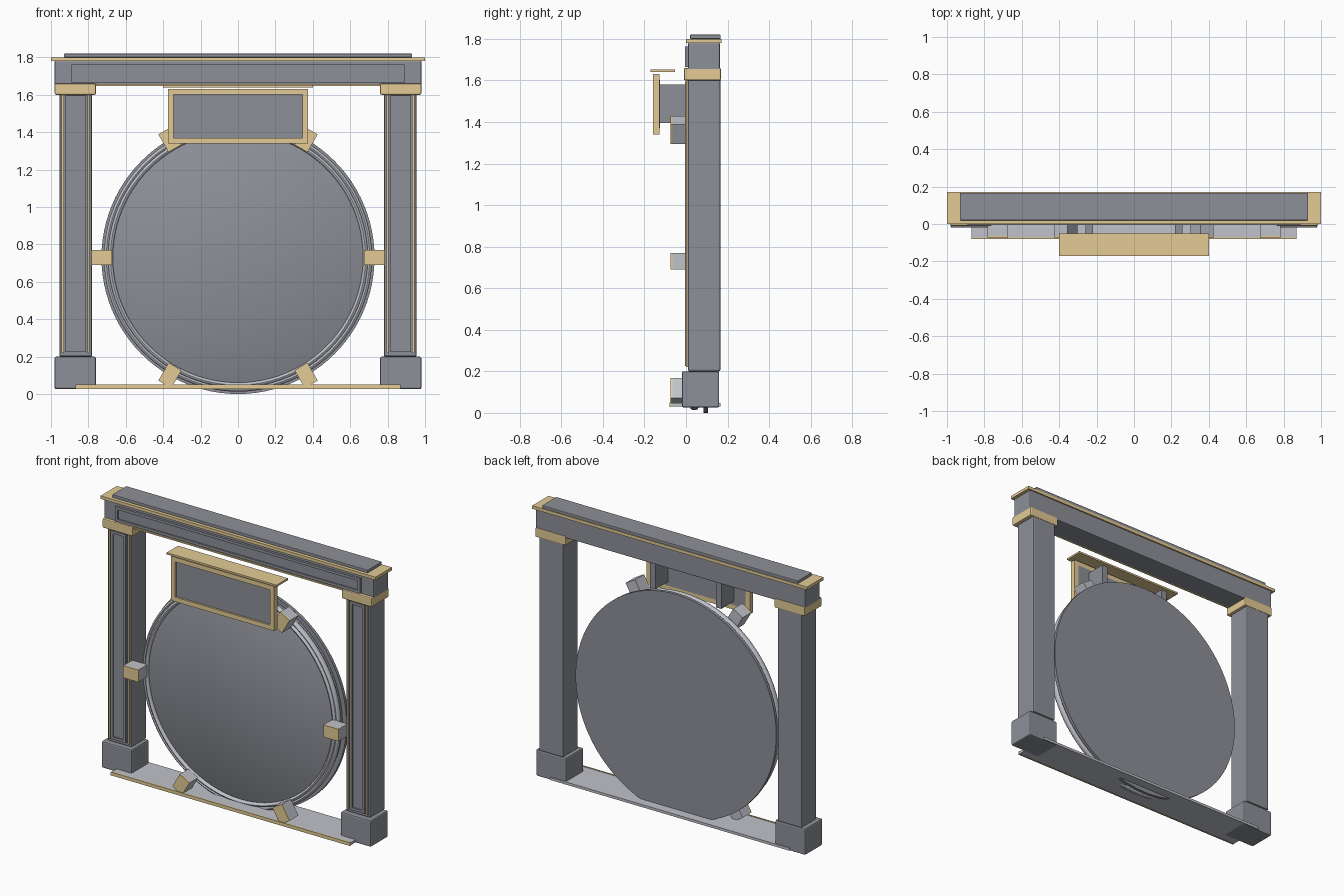
import bpy, bmesh, math
from mathutils import Matrix

cube = bpy.data.objects.get("Cube")
if cube:
    bpy.data.objects.remove(cube, do_unlink=True)


def material(name, rgb):
    m = bpy.data.materials.new(name)
    m.use_nodes = True
    m.diffuse_color = (*rgb, 1)
    m.node_tree.nodes["Principled BSDF"].inputs["Base Color"].default_value = (*rgb, 1)
    return m


STONE = material("slate grey", (0.27, 0.28, 0.315))
METAL = material("light grey", (0.53, 0.54, 0.59))
GOLD = material("pale gold", (0.77, 0.6, 0.3))


def finish(name, bm, *mats):
    bmesh.ops.recalc_face_normals(bm, faces=bm.faces[:])
    mesh = bpy.data.meshes.new(name)
    bm.to_mesh(mesh)
    bm.free()
    for m in mats:
        mesh.materials.append(m)
    ob = bpy.data.objects.new(name, mesh)
    bpy.context.collection.objects.link(ob)
    return ob


def box(name, x, y, z, mat, bevel=0):
    """Box from (min, max) ranges, with optional rounded edges."""
    bm = bmesh.new()
    size = [r[1] - r[0] for r in (x, y, z)]
    mid = [sum(r) / 2 for r in (x, y, z)]
    bmesh.ops.create_cube(bm, size=1)
    bmesh.ops.scale(bm, vec=size, verts=bm.verts)
    bmesh.ops.translate(bm, vec=mid, verts=bm.verts)
    if bevel:
        bmesh.ops.bevel(bm, geom=bm.edges[:], offset=bevel, segments=2,
                        profile=0.5, affect='EDGES')
    return finish(name, bm, mat)


def panel(name, x, y, z, rim, depth, mat, inner=None):
    """Box whose front face is inset and pushed back into a framed panel."""
    ob = box(name, x, y, z, mat)
    bm = bmesh.new()
    bm.from_mesh(ob.data)
    front = min(bm.faces, key=lambda f: f.calc_center_median().y)
    bmesh.ops.inset_region(bm, faces=[front], thickness=rim, use_even_offset=True)
    face = bmesh.ops.extrude_discrete_faces(bm, faces=[front])["faces"][0]
    bmesh.ops.translate(bm, vec=(0, depth, 0), verts=face.verts)
    if inner:
        ob.data.materials.append(inner)
        face.material_index = 1
    bm.to_mesh(ob.data)
    bm.free()
    return ob


def lathe(name, profile, centre_z, mat, steps=96):
    """Spin a (radius, y) profile about the y axis."""
    bm = bmesh.new()
    verts = [bm.verts.new((r, y, 0)) for r, y in profile]
    edges = [bm.edges.new(p) for p in zip(verts, verts[1:])]
    bmesh.ops.spin(bm, geom=verts + edges, cent=(0, 0, 0), axis=(0, 1, 0),
                   angle=math.tau, steps=steps, use_duplicate=False)
    bmesh.ops.remove_doubles(bm, verts=bm.verts[:], dist=1e-5)
    bmesh.ops.translate(bm, vec=(0, 0, centre_z), verts=bm.verts)
    ob = finish(name, bm, mat)
    bpy.ops.object.select_all(action='DESELECT')
    ob.select_set(True)
    bpy.context.view_layer.objects.active = ob
    bpy.ops.object.shade_smooth_by_angle(angle=math.radians(40))
    return ob


def rounded(radius, y, half_width, half_depth, count=12):
    """Closed oval cross-section for a ring."""
    return [(radius + half_width * math.cos(math.tau * i / count),
             y + half_depth * math.sin(math.tau * i / count))
            for i in range(count + 1)]


# Pillars with bases, capitals, gold strips and framed panels
for side, s in (("left", 1), ("right", -1)):
    def span(a, b):
        return tuple(sorted((s * a, s * b)))
    box(side + "_pillar", span(.78, .955), (.01, .165), (.2, 1.61), STONE, .008)
    box(side + "_base", span(.76, .98), (-.02, .16), (.026, .2), STONE, .008)
    box(side + "_capital", span(.76, .98), (-.01, .168), (1.6, 1.66), GOLD, .006)
    panel(side + "_pillar_panel", span(.816, .924), (-.005, .015), (.225, 1.595),
          .017, .008, STONE)
    for label, a in (("inner", .793), ("outer", .931)):
        box(f"{side}_{label}_pillar_strip", span(a, a + .012), (0, .015),
            (.22, 1.6), GOLD)

# Lintel, its front panel, trim, cornice and top slab
box("lintel", (-.98, .98), (.01, .163), (1.648, 1.782), STONE, .006)
panel("lintel_panel", (-.89, .89), (-.005, .015), (1.664, 1.762), .018, .008, STONE)
box("lintel_trim", (-.76, .76), (0, .015), (1.648, 1.657), GOLD)
box("cornice", (-1, 1), (0, .17), (1.78, 1.8), GOLD)
box("top_slab", (-.93, .93), (.02, .167), (1.8, 1.82), STONE, .003)

# Round gate: dark drum and two rounded pale rings in front
HUB = .73
lathe("gate_disc", [(0, .03), (.675, .03), (.7, .045), (.7, .085),
                    (.73, .085), (.73, .105), (0, .105)], HUB, STONE)
lathe("gate_inner_ring", rounded(.682, .03, .013, .018), HUB, METAL)
lathe("gate_outer_ring", rounded(.704, .04, .013, .02), HUB, METAL)

# Six clamps around the ring, each with a gold front plate
for i in range(6):
    turn = Matrix.Translation((0, 0, HUB)) @ Matrix.Rotation(-math.tau * i / 6, 4, 'Y')
    for name, y, mat in (("clamp", (-.065, .02), METAL),
                         ("clamp_plate", (-.074, -.065), GOLD)):
        ob = box(f"{name}_{i + 1}", (.673, .783), y, (-.04, .04), mat)
        ob.data.transform(turn)

# Pale floor plate with a gold front edge
box("floor_plate", (-.87, .87), (-.071, .167), (.03, .047), METAL)
box("floor_front_edge", (-.87, .87), (-.08, -.071), (.028, .05), GOLD)

# Hanging board with framed panel, hood and two rear brackets
panel("board_frame", (-.375, .375), (-.16, -.127), (1.34, 1.632), .03, .012, GOLD, STONE)
box("board_back", (-.345, .345), (-.13, -.126), (1.37, 1.602), STONE)
box("board_hood", (-.4, .4), (-.17, -.052), (1.64, 1.652), GOLD)
for label, x in (("left", .24), ("right", -.24)):
    box(label + "_board_bracket", (x - .02, x + .02), (-.13, .005), (1.395, 1.58), STONE)
